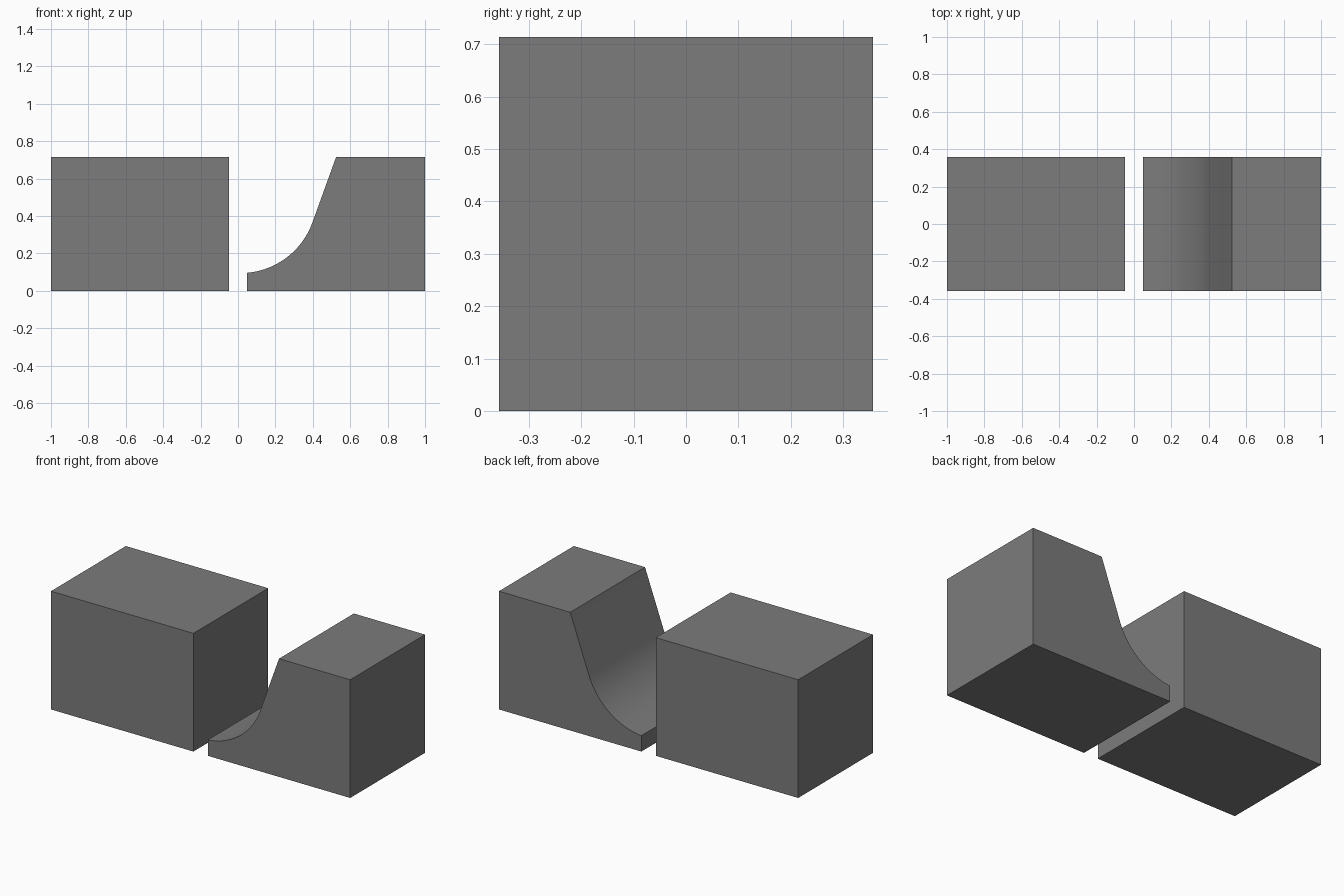
import bpy, math

if "Cube" in bpy.data.objects:
    bpy.data.objects.remove(bpy.data.objects["Cube"])

HALF_W, H, GAP = 0.357, 0.714, 0.048

gray = bpy.data.materials.new("medium gray")
gray.diffuse_color = (0.2, 0.2, 0.2, 1)
gray.use_nodes = True
gray.node_tree.nodes["Principled BSDF"].inputs["Base Color"].default_value = gray.diffuse_color


def extrude_profile(name, pts):
    """Extrude an x/z outline (counter-clockwise from the front) along y."""
    n = len(pts)
    verts = [(x, y, z) for y in (-HALF_W, HALF_W) for x, z in pts]
    faces = [tuple(range(n)), tuple(range(2 * n - 1, n - 1, -1))]
    faces += [(i, i + n, (i + 1) % n + n, (i + 1) % n) for i in range(n)]
    mesh = bpy.data.meshes.new(name)
    mesh.from_pydata(verts, [], faces)
    mesh.materials.append(gray)
    obj = bpy.data.objects.new(name, mesh)
    bpy.context.collection.objects.link(obj)
    bpy.context.view_layer.objects.active = obj
    obj.select_set(True)
    bpy.ops.object.shade_smooth_by_angle(angle=math.radians(20))
    obj.select_set(False)
    return obj


# Plain block
extrude_profile("plain_block", [(-1, 0), (-GAP, 0), (-GAP, H), (-1, H)])

# Carved block: steep slope running into a rounded scoop
R, START, END, STEPS = 0.41, 5, 70, 24
cx = GAP - R * math.sin(math.radians(START))
cz = 0.096 + R * math.cos(math.radians(START))
scoop = []
for i in range(STEPS + 1):
    a = math.radians(END + (START - END) * i / STEPS)
    scoop.append((cx + R * math.sin(a), cz - R * math.cos(a)))
extrude_profile("carved_block", [(GAP, 0), (1, 0), (1, H), (0.524, H)] + scoop)
